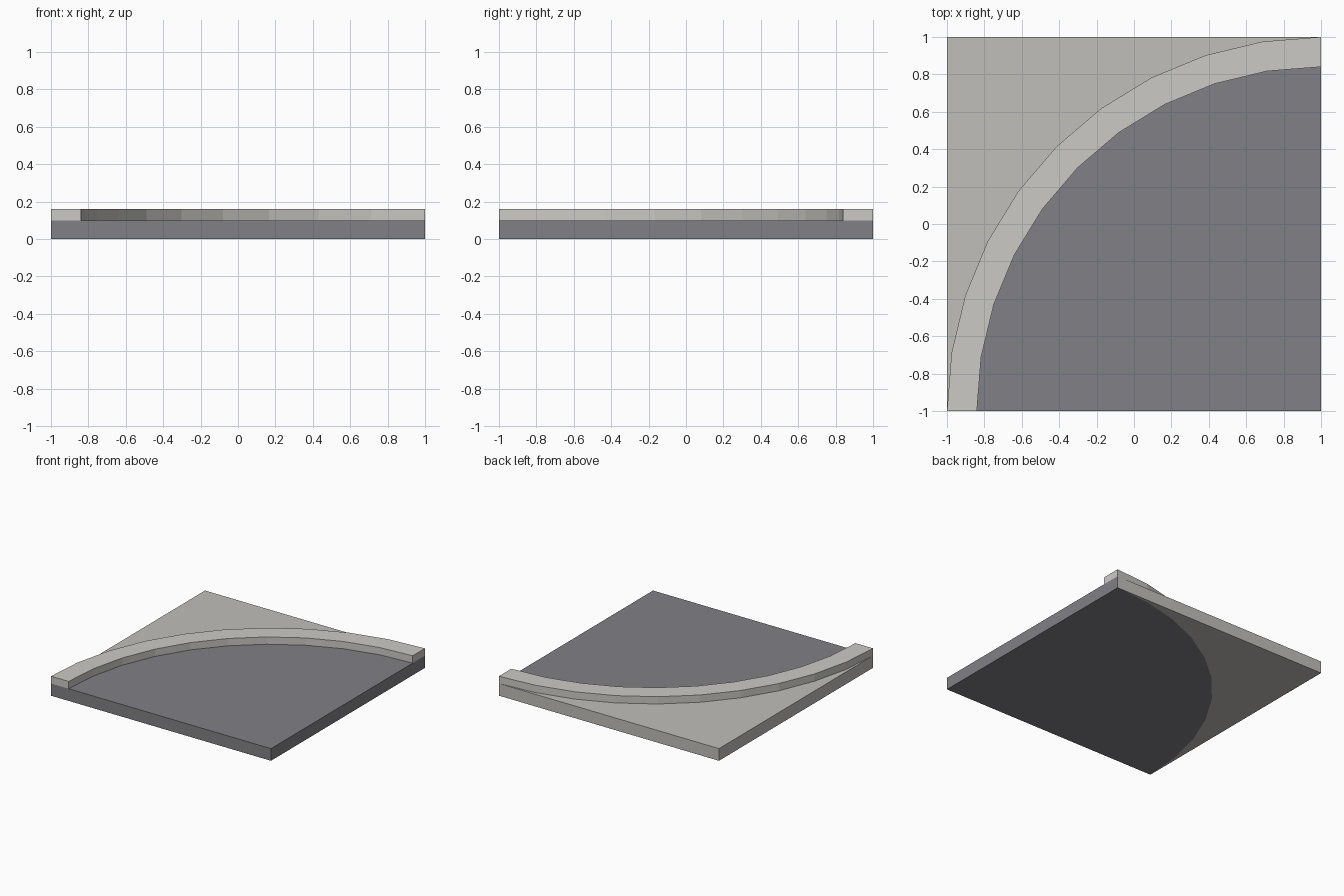
import bpy, bmesh
from math import sin, cos, radians

if "Cube" in bpy.data.objects:
    bpy.data.objects.remove(bpy.data.objects["Cube"])

CENTRE = (1.0, -1.0)   # corner the bend turns around
STEPS = 10             # straight segments in the quarter turn
OUTER, INNER = 2.0, 1.84
BASE_TOP, KERB_TOP = 0.10, 0.16


def arc(radius):
    """Quarter arc from the front-left end to the back-right end."""
    pts = []
    for i in range(STEPS + 1):
        a = radians(90 * i / STEPS)
        pts.append((CENTRE[0] - radius * cos(a), CENTRE[1] + radius * sin(a)))
    return pts


def prism(name, outline, z0, z1, colour):
    """Flat-faced solid extruded upward from a plan outline."""
    bm = bmesh.new()
    face = bm.faces.new([bm.verts.new((x, y, z0)) for x, y in outline])
    top = bmesh.ops.extrude_face_region(bm, geom=[face], use_keep_orig=True)
    verts = [g for g in top["geom"] if isinstance(g, bmesh.types.BMVert)]
    bmesh.ops.translate(bm, verts=verts, vec=(0, 0, z1 - z0))
    bmesh.ops.recalc_face_normals(bm, faces=bm.faces)
    mesh = bpy.data.meshes.new(name)
    bm.to_mesh(mesh)
    bm.free()
    mat = bpy.data.materials.new(name + "_colour")
    mat.diffuse_color = (*colour, 1)
    mat.use_nodes = True
    mat.node_tree.nodes["Principled BSDF"].inputs["Base Color"].default_value = mat.diffuse_color
    mesh.materials.append(mat)
    obj = bpy.data.objects.new(name, mesh)
    bpy.context.collection.objects.link(obj)
    return obj


# Dark road surface: quarter disc
prism("road", arc(OUTER) + [CENTRE], 0, BASE_TOP, (0.22, 0.22, 0.24))

# Pavement: the corner left outside the bend
prism("pavement", arc(OUTER) + [(-1, 1)], 0, BASE_TOP, (0.53, 0.52, 0.49))

# Raised kerb following the bend
prism("kerb", arc(OUTER) + arc(INNER)[::-1], BASE_TOP, KERB_TOP, (0.60, 0.59, 0.56))
